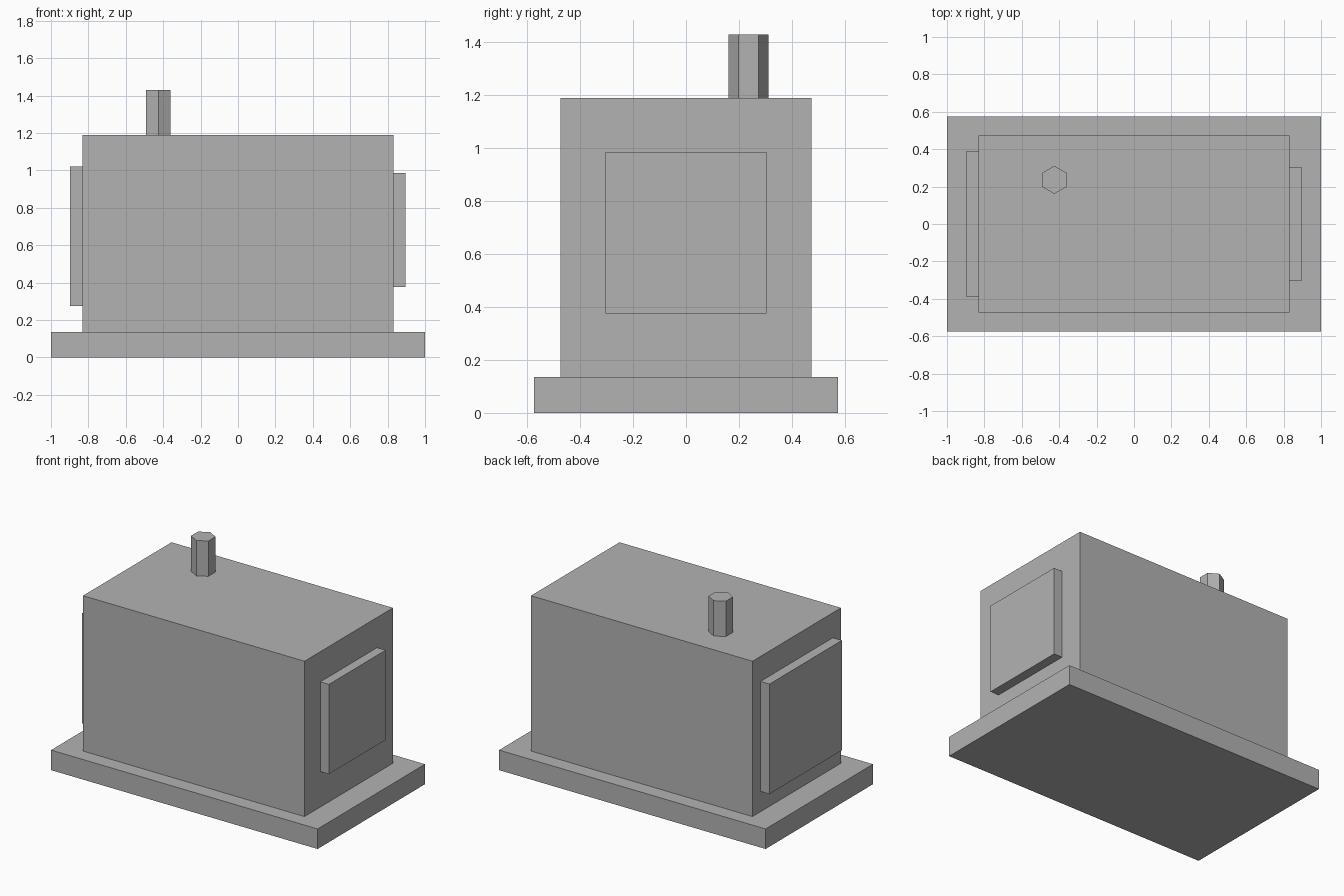
import bpy
import math

default = bpy.data.objects.get("Cube")
if default:
    bpy.data.objects.remove(default, do_unlink=True)

# Single plain grey
GREY = (0.45, 0.45, 0.45, 1.0)
grey = bpy.data.materials.new("plain_grey")
grey.use_nodes = True
grey.diffuse_color = GREY
grey.node_tree.nodes["Principled BSDF"].inputs["Base Color"].default_value = GREY


def finish(name):
    obj = bpy.context.object
    obj.name = name
    obj.data.name = name
    obj.data.materials.append(grey)
    return obj


def box(name, x, y, z):
    """Box spanning the given (low, high) ranges."""
    spans = (x, y, z)
    bpy.ops.mesh.primitive_cube_add(size=1, location=[(a + b) / 2 for a, b in spans])
    obj = finish(name)
    obj.scale = [b - a for a, b in spans]
    bpy.ops.object.transform_apply(location=False, rotation=False, scale=True)
    return obj


BASE_TOP, BODY_TOP, BODY_X = 0.136, 1.19, 0.831

# Base slab and main body
box("base_slab", (-1, 1), (-0.575, 0.575), (0, BASE_TOP))
box("body", (-BODY_X, BODY_X), (-0.474, 0.474), (BASE_TOP, BODY_TOP))

# Raised end panels
box("left_panel", (BODY_X, 0.895), (-0.304, 0.304), (0.376, 0.985))
box("right_panel", (-0.898, -BODY_X), (-0.388, 0.388), (0.274, 1.02))

# Hexagonal chimney with corners toward front and back
bpy.ops.mesh.primitive_cylinder_add(
    vertices=6, radius=0.075, depth=0.24, location=(-0.426, 0.236, BODY_TOP + 0.12))
finish("chimney")
